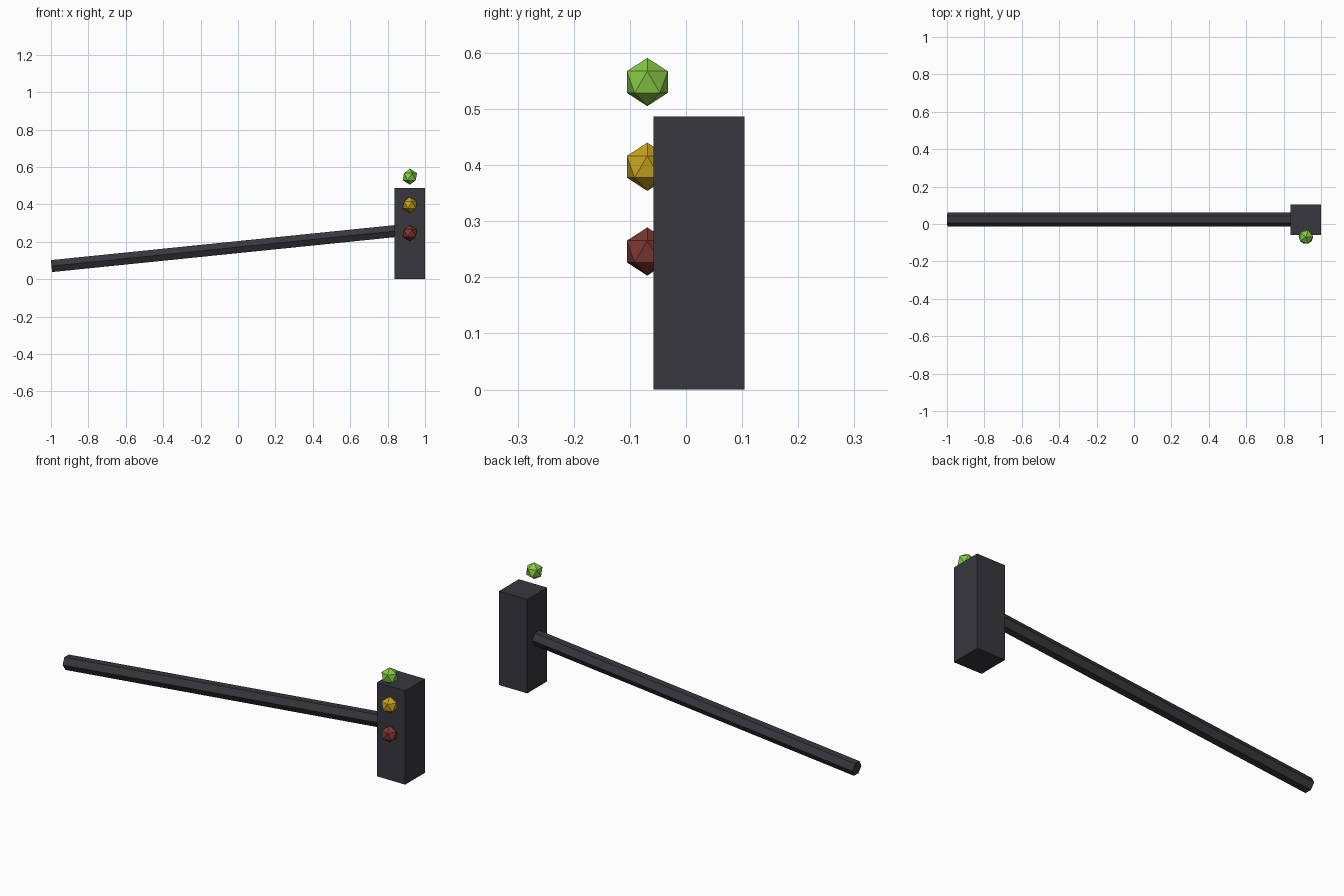
import bpy
from mathutils import Vector

cube = bpy.data.objects.get("Cube")
if cube:
    bpy.data.objects.remove(cube, do_unlink=True)


def make_material(name, rgb):
    mat = bpy.data.materials.new(name)
    mat.use_nodes = True
    colour = (*rgb, 1.0)
    mat.diffuse_color = colour
    mat.node_tree.nodes["Principled BSDF"].inputs["Base Color"].default_value = colour
    return mat


def finish(name, mat):
    obj = bpy.context.object
    obj.name = name
    obj.data.materials.append(mat)
    return obj


charcoal = make_material("charcoal", (0.040, 0.038, 0.047))
green = make_material("green", (0.24, 0.60, 0.06))
amber = make_material("amber", (0.60, 0.38, 0.015))
red = make_material("red", (0.21, 0.04, 0.032))

# Signal housing
centre_x, centre_y = 0.919, 0.0235
width, height = 0.162, 0.487
bpy.ops.mesh.primitive_cube_add(size=1, location=(centre_x, centre_y, height / 2))
housing = finish("signal_housing", charcoal)
housing.scale = (width, width, height)

# Hexagonal arm, rising from its free end into the housing
start = Vector((-0.997, centre_y, 0.070))
end = Vector((centre_x, centre_y, 0.265))
axis = end - start
bpy.ops.mesh.primitive_cylinder_add(
    vertices=6, radius=0.037, depth=axis.length,
    location=(start + end) / 2,
    rotation=(0, axis.angle(Vector((0, 0, 1))), 0))
finish("support_arm", charcoal)

# Faceted lamps on the front
for name, z, mat in (("green_lamp", 0.548, green),
                     ("amber_lamp", 0.397, amber),
                     ("red_lamp", 0.246, red)):
    bpy.ops.mesh.primitive_ico_sphere_add(
        subdivisions=1, radius=0.043, location=(centre_x, -0.069, z))
    finish(name, mat)
